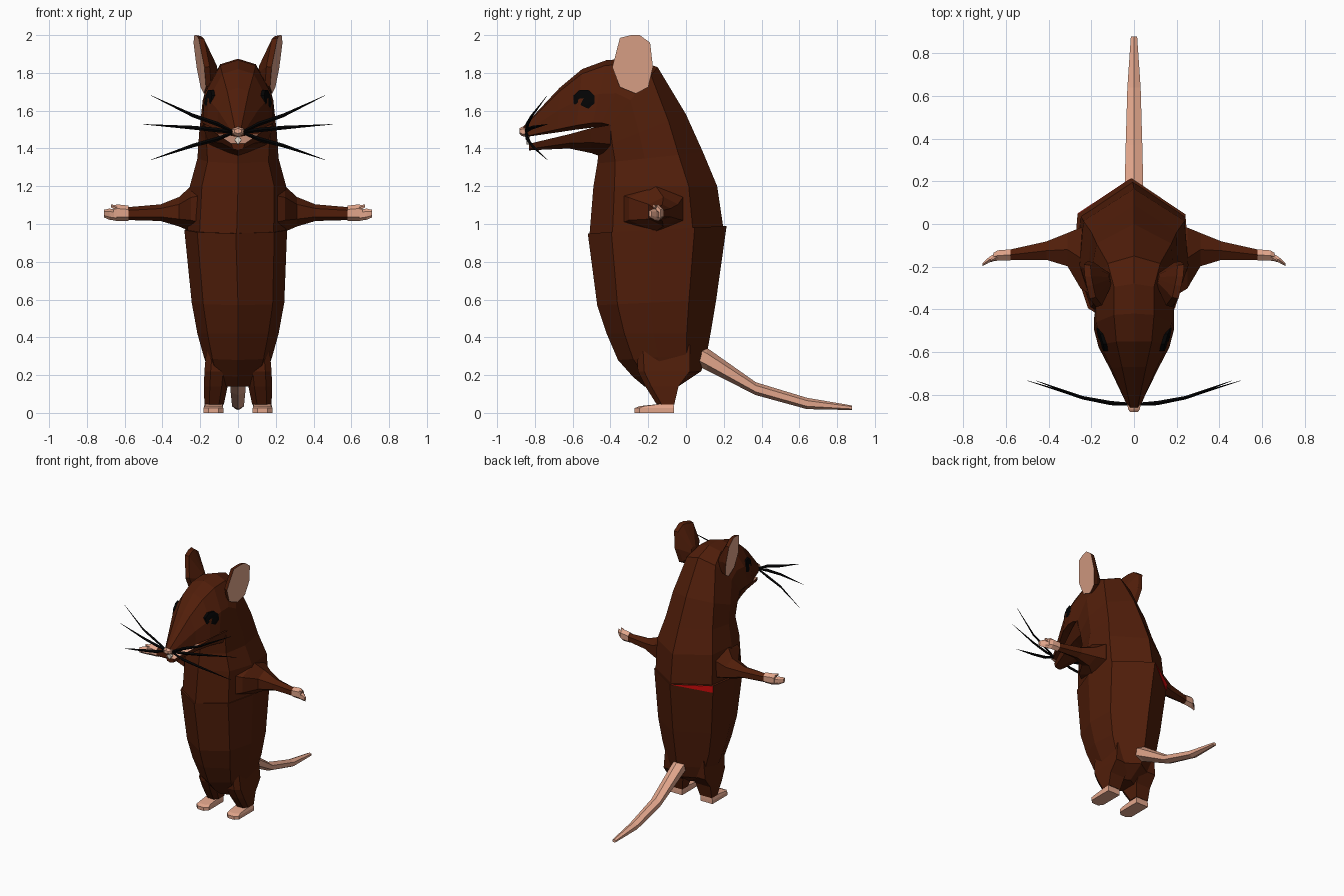
import bpy, bmesh, math
from mathutils import Vector

if "Cube" in bpy.data.objects:
    bpy.data.objects.remove(bpy.data.objects["Cube"])


def material(name, rgb):
    m = bpy.data.materials.new(name)
    m.diffuse_color = (*rgb, 1)
    m.use_nodes = True
    m.node_tree.nodes["Principled BSDF"].inputs["Base Color"].default_value = m.diffuse_color
    return m


BROWN = material("brown fur", (0.082, 0.0128, 0.003))
PINK = material("pink skin", (0.76, 0.38, 0.26))
BLACK = material("black", (0.001, 0.001, 0.0012))
RED = material("red lining", (0.78, 0.004, 0.004))
WHITE = material("tooth white", (0.8, 0.72, 0.62))


def loft(name, rings, mats, mirror=False, rule=None):
    """Skin a list of equal-length point rings, capped at both ends."""
    bm = bmesh.new()
    vr = [[bm.verts.new(p) for p in r] for r in rings]
    for a, b in zip(vr, vr[1:]):
        for i in range(len(a)):
            j = (i + 1) % len(a)
            bm.faces.new((a[i], a[j], b[j], b[i]))
    first, last = bm.faces.new(vr[0][::-1]), bm.faces.new(vr[-1])
    bmesh.ops.recalc_face_normals(bm, faces=bm.faces)
    if rule:
        for f in bm.faces:
            f.material_index = rule(f, f is first)
    me = bpy.data.meshes.new(name)
    bm.to_mesh(me)
    bm.free()
    for m in mats:
        me.materials.append(m)
    ob = bpy.data.objects.new(name, me)
    bpy.context.collection.objects.link(ob)
    if mirror:
        ob.modifiers.new("mirror", "MIRROR").use_mirror_merge = False
    return ob


def tube(name, path, mat, n=6, mirror=False, axis="Y"):
    """Path of (x, y, z, side radius, vertical radius); rings face along x or y."""
    rings = []
    for x, y, z, a, b in path:
        ring = []
        for i in range(n):
            t = 2 * math.pi * i / n
            c, s = a * math.sin(t), b * math.cos(t)
            ring.append((x + c, y, z + s) if axis == "Y" else (x, y + c, z + s))
        rings.append(ring)
    return loft(name, rings, [mat], mirror)


BODY = [(0, 0), (.93, .23), (1, .55), (.75, .83), (0, 1)]
HEAD = [(0, 0), (.5, .08), (.94, .5), (1, .93), (0, 1)]


def section(yb, zb, yf, zf, w, k=0, dx=0):
    """Body slice from back/top point to front/bottom point; k blends to head."""
    half = []
    for (a, t), (c, u) in zip(BODY, HEAD):
        f, s = a + (c - a) * k, t + (u - t) * k
        half.append((f * w, yb + (yf - yb) * s, zb + (zf - zb) * s))
    pts = half + [(-x, y, z) for x, y, z in half[-2:0:-1]]
    return [(x + dx, y, z) for x, y, z in pts]


# Lower body, with a rim slightly proud of the upper body
loft("lower_body", [
    section(.215, .99, -.52, .95, .272, 0, -.012),
    section(.16, .6, -.47, .57, .245),
    section(.13, .42, -.42, .42, .215),
    section(.11, .31, -.36, .28, .18),
    section(.08, .22, -.28, .19, .15),
    section(-.04, .14, -.22, .14, .09)], [BROWN])

# Red lining: thin wedge at the back left of the waist seam
wedge = [Vector(p) for p in ((-.02, .2085, .987), (-.264, .046, .979), (-.26, .0415, .925))]
out = Vector((-.52, .85, 0))
loft("red_waist_lining", [[p - out * .003 for p in wedge], [p + out * .003 for p in wedge]], [RED])

# Upper body, neck and head in one skin
loft("upper_body_and_head", [
    section(.205, .93, -.512, .93, .262, 0, -.008),
    section(.165, 1.2, -.49, 1.2, .255),
    section(.09, 1.38, -.47, 1.32, .215),
    section(0, 1.58, -.46, 1.40, .208, .2),
    section(-.15, 1.83, -.43, 1.49, .195, .7),
    section(-.28, 1.875, -.46, 1.51, .188, 1),
    section(-.42, 1.868, -.5, 1.51, .188, 1),
    section(-.55, 1.82, -.58, 1.5, .166, 1),
    section(-.67, 1.72, -.68, 1.485, .113, 1),
    section(-.862, 1.515, -.84, 1.462, .034, 1)], [BROWN])


# Lower jaw, pink inside near the tip
def jaw_ring(y, low, high, w):
    return [(-w, y, high), (w, y, high), (w * .8, y, (low + high) / 2 - .01),
            (0, y, low), (-w * .8, y, (low + high) / 2 - .01)]


loft("lower_jaw", [jaw_ring(-.4, 1.34, 1.525, .19), jaw_ring(-.5, 1.375, 1.508, .155),
                   jaw_ring(-.62, 1.4, 1.475, .11), jaw_ring(-.83, 1.39, 1.425, .035)],
     [BROWN, PINK],
     rule=lambda f, first: int(f.normal.z > .7 and f.calc_center_median().y < -.6))

# Nose and front teeth
tube("nose", [(0, -.845, 1.49, .036, .03), (0, -.87, 1.49, .032, .024),
              (0, -.882, 1.492, .02, .014)], PINK)
tube("front_teeth", [(0, -.825, 1.445, .02, .026), (0, -.845, 1.445, .018, .024)], WHITE, 4)

# Ears: pink inner disc facing outward, thick brown shell narrowing to the head
outline = [(-.35, 1.985), (-.29, 2.0), (-.245, 2.0), (-.19, 1.96), (-.175, 1.83),
           (-.2, 1.725), (-.265, 1.69), (-.35, 1.725), (-.39, 1.83)]
rim = [Vector((.178 + (z - 1.69) * .15 + (y + .28) * .19, y, z)) for y, z in outline]
base = Vector((.08, -.25, 1.79))
loft("ears", [rim, [p.lerp(base, .06) - Vector((.022, 0, -.006)) for p in rim],
              [p.lerp(base, .75) for p in rim]], [BROWN, PINK], True,
     lambda f, first: int(first))

# Eyes: thin octagons following the slope of the head
eye_rings = []
for depth, size in ((-.03, 1), (.003, 1), (.007, .6)):
    ring = []
    for i in range(8):
        t = 2 * math.pi * (i + .5) / 8
        y, z = .06 * size * math.cos(t), .054 * size * math.sin(t)
        ring.append((.155 + y * .3 - z * .13 + depth, -.54 + y, 1.66 + z))
    eye_rings.append(ring)
loft("eyes", eye_rings, [BLACK], True)

# Whiskers, three on each side
for name, mid_z, tip_z, tip_x in (("upper", 1.575, 1.68, .46),
                                  ("middle", 1.51, 1.528, .5),
                                  ("lower", 1.415, 1.34, .46)):
    tube(name + "_whiskers", [(.02, -.845, 1.485, .007, .007),
                              (.11, -.84, (1.485 + mid_z) / 2, .01, .012),
                              (.24, -.815, mid_z, .008, .01),
                              (tip_x, -.735, tip_z, .001, .001)],
         BLACK, 4, True, "X")

# Arms with broad shoulders, then hands
tube("arms", [(.18, -.18, 1.08, .19, .15), (.25, -.16, 1.08, .165, .12),
              (.312, -.12, 1.065, .09, .078), (.41, -.125, 1.06, .05, .044),
              (.585, -.145, 1.055, .028, .034)], BROWN, 6, True, "X")
tube("palms", [(.58, -.145, 1.057, .03, .04), (.64, -.148, 1.06, .028, .044),
               (.66, -.155, 1.057, .022, .038)], PINK, 6, True, "X")
tube("fingers", [(.64, -.15, 1.045, .022, .028), (.68, -.168, 1.052, .015, .03),
                 (.71, -.19, 1.055, .008, .02)], PINK, 6, True, "X")
tube("thumbs", [(.63, -.15, 1.08, .015, .018), (.672, -.17, 1.094, .007, .009)],
     PINK, 5, True, "X")


# Legs and feet
def box_ring(x0, x1, y0, y1, z, z_front=None):
    c = .25 * (x1 - x0)
    zf = z if z_front is None else z_front
    return [(x0, y1, z), (x0, y0 + c, zf), (x0 + c, y0, zf),
            (x1 - c, y0, zf), (x1, y0 + c, zf), (x1, y1, z)]


loft("legs", [box_ring(.04, .165, -.26, .02, .36), box_ring(.045, .178, -.255, .02, .22),
              box_ring(.055, .18, -.215, -.04, .14), box_ring(.075, .178, -.155, -.062, .045)],
     [BROWN], True)
loft("feet", [box_ring(.078, .182, -.272, -.064, 0), box_ring(.078, .182, -.272, -.064, .025),
              box_ring(.082, .175, -.245, -.066, .055, .036)], [PINK], True)

# Tail
tube("tail", [(0, .06, .31, .052, .06), (0, .11, .285, .052, .06),
              (0, .37, .128, .045, .034), (0, .64, .05, .036, .03),
              (0, .88, .027, .017, .012)], PINK)
